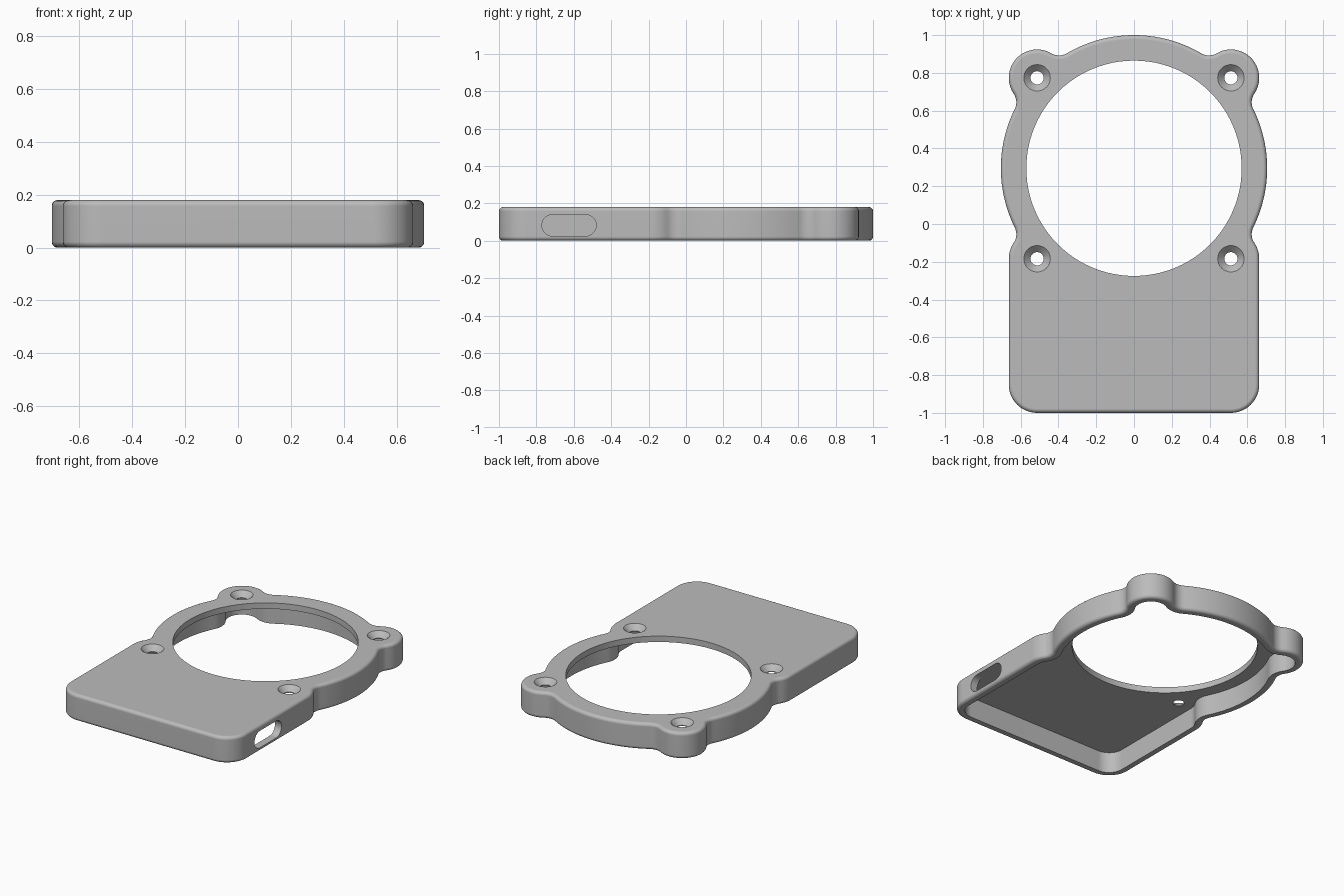
import bpy, bmesh
from math import pi, sin, cos, acos, atan2, hypot

old = bpy.data.objects.get("Cube")
if old:
    bpy.data.objects.remove(old, do_unlink=True)

HEIGHT, PLATE, WALL, EDGE = 0.18, 0.04, 0.05, 0.022
RING_Y, RING_R, HOLE_R = 0.295, 0.705, 0.57       # round part
LOBE_X, LOBE_DY, LOBE_R, FILLET = 0.513, 0.479, 0.15, 0.08
CORNER_Y = -0.85


def arc(c, r, a0, a1, n):
    """Points on the shorter arc from a0 to a1."""
    d = (a1 - a0 + pi) % (2 * pi) - pi
    return [(c[0] + r * cos(a0 + d * i / n), c[1] + r * sin(a0 + d * i / n))
            for i in range(n + 1)]


def angle(a, b):
    return atan2(b[1] - a[1], b[0] - a[0])


def outline(off):
    """Case outline moved inward by off."""
    hub = (0, RING_Y)
    top, low = (LOBE_X, RING_Y + LOBE_DY), (LOBE_X, RING_Y - LOBE_DY)
    d, a, b = hypot(LOBE_X, LOBE_DY), RING_R + FILLET, LOBE_R + FILLET
    spread = acos((d * d + a * a - b * b) / (2 * d * a))
    base = atan2(LOBE_DY, LOBE_X)
    dirs = [base + spread, base - spread, spread - base]
    f1, f2, f3 = [(a * cos(t), RING_Y + a * sin(t)) for t in dirs]
    R, r, f = RING_R - off, LOBE_R - off, FILLET + off
    half = arc(hub, R, pi / 2, dirs[0], 14)
    half += arc(f1, f, angle(f1, hub), angle(f1, top), 8)[1:]
    half += arc(top, r, angle(top, f1), angle(top, f2), 20)[1:]
    half += arc(f2, f, angle(f2, top), angle(f2, hub), 8)[1:]
    half += arc(hub, R, dirs[1], dirs[2], 24)[1:]
    half += arc(f3, f, angle(f3, hub), angle(f3, low), 8)[1:]
    half += arc(low, r, angle(low, f3), 0, 6)[1:]
    half += arc((LOBE_X, CORNER_Y), r, 0, -pi / 2, 12)
    return half + [(-x, y) for x, y in reversed(half[1:])]


def circle(x, y, r, n):
    return [(x + r * cos(2 * pi * i / n), y + r * sin(2 * pi * i / n)) for i in range(n)]


def at_z(points, z):
    return [(x, y, z) for x, y in points]


def loft(name, rings):
    """Skin matching rings and cap both ends."""
    bm = bmesh.new()
    vs = [[bm.verts.new(p) for p in ring] for ring in rings]
    n = len(vs[0])
    for lo, hi in zip(vs, vs[1:]):
        for i in range(n):
            j = (i + 1) % n
            bm.faces.new((lo[i], lo[j], hi[j], hi[i]))
    bm.faces.new(vs[0])
    bm.faces.new(vs[-1])
    bmesh.ops.recalc_face_normals(bm, faces=bm.faces)
    mesh = bpy.data.meshes.new(name)
    bm.to_mesh(mesh)
    bm.free()
    ob = bpy.data.objects.new(name, mesh)
    bpy.context.collection.objects.link(ob)
    return ob


# Hollow case, open underneath, with rounded outer edges
steps = [i * pi / 10 for i in range(6)]
profile = [(WALL, HEIGHT - PLATE), (WALL, 0)]
profile += [(EDGE * (1 - sin(t)), EDGE * (1 - cos(t))) for t in steps]
profile += [(EDGE * (1 - cos(t)), HEIGHT - EDGE * (1 - sin(t))) for t in steps]
case = loft("case_cover", [at_z(outline(o), z) for o, z in profile])

# Large round opening
cutters = [loft("opening_cutter", [at_z(circle(0, RING_Y, HOLE_R, 96), z)
                                   for z in (0.1, 0.3)])]

# Countersunk screw holes
sink = [(0.035, 0.1), (0.035, 0.145), (0.075, 0.185), (0.075, 0.25)]
for sx in (-1, 1):
    for sy in (-1, 1):
        cutters.append(loft("screw_cutter", [
            at_z(circle(sx * LOBE_X, RING_Y + sy * LOBE_DY, r, 32), z) for r, z in sink]))

# Rounded port slot in the left wall
slot = (arc((-0.537, 0.0825), 0.0573, -pi / 2, pi / 2 - 1e-6, 14)
        + arc((-0.713, 0.0825), 0.0573, pi / 2, 1.5 * pi - 1e-6, 14))
cutters.append(loft("slot_cutter", [[(x, y, z) for y, z in slot] for x in (0.56, 0.8)]))

bpy.context.view_layer.objects.active = case
for c in cutters:
    c.hide_render = True
    mod = case.modifiers.new("cut", 'BOOLEAN')
    mod.operation, mod.solver, mod.object = 'DIFFERENCE', 'EXACT', c
    bpy.ops.object.modifier_apply(modifier=mod.name)
    bpy.data.objects.remove(c, do_unlink=True)

# Single grey material
grey = bpy.data.materials.new("plain_grey")
grey.use_nodes = True
color = (0.5, 0.5, 0.5, 1)
grey.diffuse_color = color
grey.node_tree.nodes["Principled BSDF"].inputs["Base Color"].default_value = color
case.data.materials.clear()
case.data.materials.append(grey)

# Smooth curves, crisp edges
bpy.ops.object.select_all(action='DESELECT')
case.select_set(True)
bpy.ops.object.shade_smooth_by_angle(angle=pi / 6)
weighted = case.modifiers.new("weighted_normals", 'WEIGHTED_NORMAL')
weighted.keep_sharp = True
